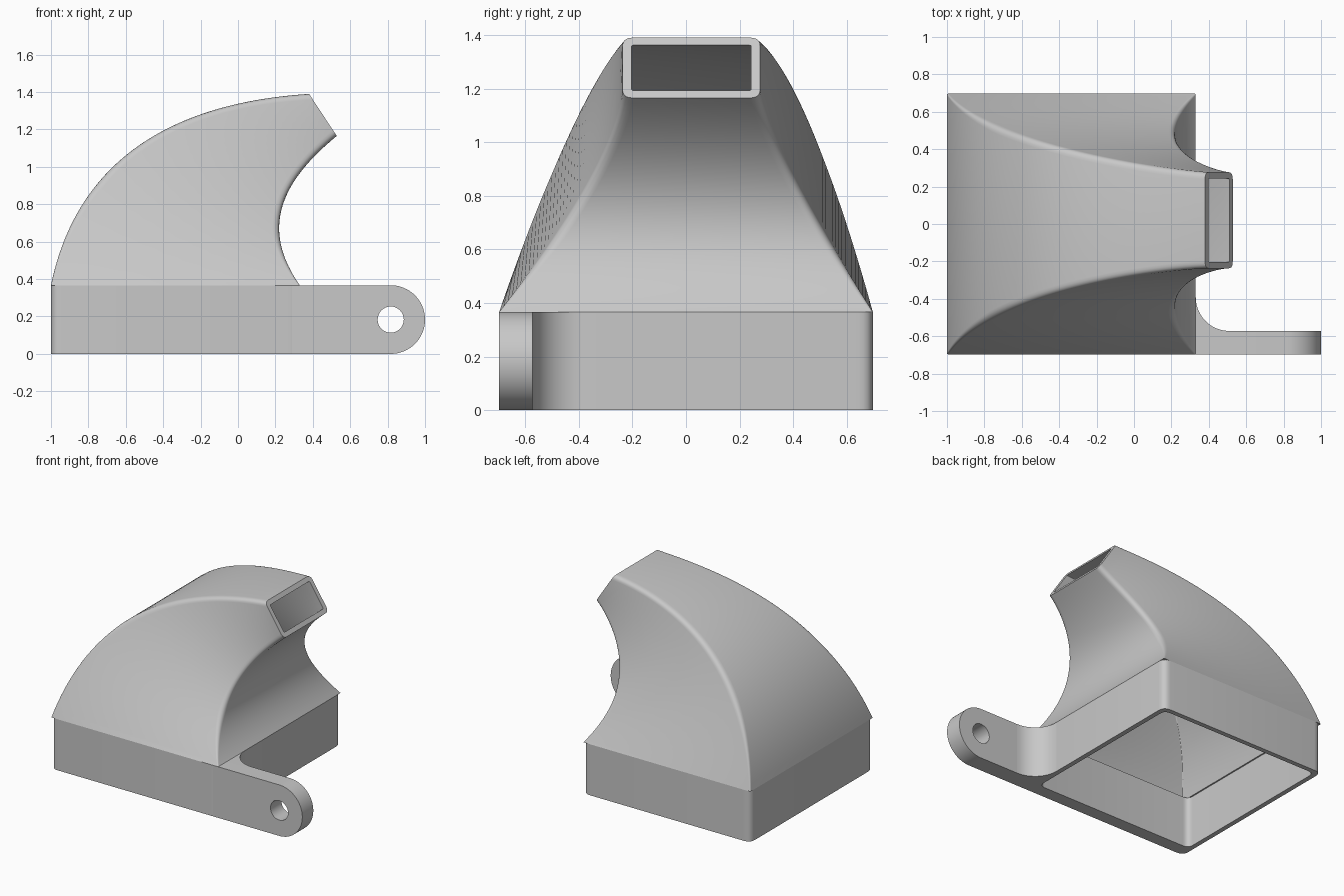
import bpy, bmesh
from math import cos, sin, pi, radians
from mathutils import Vector

cube = bpy.data.objects.get("Cube")
if cube:
    bpy.data.objects.remove(cube, do_unlink=True)

grey = bpy.data.materials.new("plain grey")
grey.use_nodes = True
grey.diffuse_color = (0.58, 0.58, 0.58, 1)
grey.node_tree.nodes["Principled BSDF"].inputs["Base Color"].default_value = (0.58, 0.58, 0.58, 1)

LEFT, RIGHT, HALF, TOP = -1.0, 0.33, 0.697, 0.367
WALL = 0.034
TAB = 0.125


def finish(name, bm):
    bmesh.ops.recalc_face_normals(bm, faces=bm.faces)
    mesh = bpy.data.meshes.new(name)
    bm.to_mesh(mesh)
    bm.free()
    mesh.materials.append(grey)
    obj = bpy.data.objects.new(name, mesh)
    bpy.context.collection.objects.link(obj)
    bpy.ops.object.select_all(action="DESELECT")
    obj.select_set(True)
    bpy.context.view_layer.objects.active = obj
    bpy.ops.object.shade_smooth_by_angle(angle=radians(32))
    return obj


def rounded_ring(corners, inset, radius, steps=5):
    """Four corners moved inwards, each replaced by a small arc."""
    moved = []
    for i, c in enumerate(corners):
        a = (corners[i - 1] - c).normalized()
        b = (corners[(i + 1) % 4] - c).normalized()
        moved.append(c + (a + b) * inset)
    ring = []
    for i, c in enumerate(moved):
        p = c + (moved[i - 1] - c).normalized() * radius
        q = c + (moved[(i + 1) % 4] - c).normalized() * radius
        for k in range(steps + 1):
            s = k / steps
            ring.append(p * (1 - s) ** 2 + c * 2 * s * (1 - s) + q * s * s)
    return ring


def closed_loft(name, rings):
    """Skin a loop of rings, joining the last ring to the first."""
    bm = bmesh.new()
    loops = [[bm.verts.new(p) for p in ring] for ring in rings]
    for j, lower in enumerate(loops):
        upper = loops[(j + 1) % len(loops)]
        for i in range(len(lower)):
            n = (i + 1) % len(lower)
            bm.faces.new((lower[i], lower[n], upper[n], upper[i]))
    return finish(name, bm)


def prism(name, outlines, depth):
    """Extrude a flat outline, with any holes, along a vector."""
    bm = bmesh.new()
    for points in outlines:
        vs = [bm.verts.new(p) for p in points]
        for i, v in enumerate(vs):
            bm.edges.new((v, vs[(i + 1) % len(vs)]))
    bmesh.ops.triangle_fill(bm, edges=bm.edges[:], use_beauty=True)
    ext = bmesh.ops.extrude_face_region(bm, geom=bm.faces[:], use_keep_orig=True)
    moved = [g for g in ext["geom"] if isinstance(g, bmesh.types.BMVert)]
    bmesh.ops.translate(bm, verts=moved, vec=depth)
    return finish(name, bm)


def bezier(pts, t):
    a, b, c, d = (Vector(p) for p in pts)
    s = 1 - t
    return a * s**3 + b * 3 * s * s * t + c * 3 * s * t * t + d * t**3


# Duct: its back and throat curves run from the collar to the outlet
BACK = [(LEFT, TOP), (-0.87, 1.0), (-0.4, 1.34), (0.38, 1.39)]
THROAT = [(RIGHT, TOP), (0.14, 0.64), (0.19, 0.89), (0.528, 1.165)]
OUT_LOW, OUT_HIGH = -0.237, 0.277


def duct_corners(t):
    b, f = bezier(BACK, t), bezier(THROAT, t)
    # The right-hand flank tapers faster than the left-hand one
    low = OUT_LOW - (HALF + OUT_LOW) * (1 - t) ** 1.42
    high = OUT_HIGH + (HALF - OUT_HIGH) * (1 - t) ** 1.25
    return [Vector((b.x, low, b.y)), Vector((b.x, high, b.y)),
            Vector((f.x, high, f.y)), Vector((f.x, low, f.y))]


STEPS = 40
ts = [i / STEPS for i in range(STEPS + 1)]
outer = [rounded_ring(duct_corners(t), 0, 0.008 + 0.03 * min(1, 3 * t)) for t in ts]
inner = [rounded_ring(duct_corners(t), WALL + 0.01 * (1 - t), 0.006) for t in reversed(ts)]
closed_loft("curved_duct", outer + inner)


# Collar: open rectangular wall below the duct, thicker along the front
def collar_ring(z, inset, front, radius):
    corners = [Vector((LEFT, front - HALF, z)), Vector((LEFT, HALF, z)),
               Vector((RIGHT, HALF, z)), Vector((RIGHT, front - HALF, z))]
    return rounded_ring(corners, inset, radius)


closed_loft("base_collar", [collar_ring(0, 0, 0, 0.055), collar_ring(TOP, 0, 0, 0.055),
                            collar_ring(TOP, WALL, 0.06, 0.045),
                            collar_ring(0, WALL, 0.06, 0.045)])

# Mounting tab with rounded end and bolt hole
R = TOP / 2
CX = 1 - R
START = RIGHT - 0.04
tab = [(START, -HALF, 0)]
tab += [(CX + R * sin(a), -HALF, R - R * cos(a)) for a in (pi * k / 32 for k in range(33))]
tab.append((START, -HALF, TOP))
hole = [(CX + 0.07 * cos(a), -HALF, R + 0.07 * sin(a))
        for a in (2 * pi * k / 32 for k in range(32))]
prism("mounting_tab", [tab, hole], Vector((0, TAB, 0)))

# Concave fillet where the tab meets the collar
F = 0.18
inside = HALF - TAB
back = RIGHT - WALL
fillet = [(RIGHT + F - F * cos(a), -inside + F - F * sin(a), 0)
          for a in (pi / 2 * k / 12 for k in range(13))]
fillet += [(RIGHT + F, -inside - 0.03, 0), (back, -inside - 0.03, 0), (back, -inside + F, 0)]
prism("tab_fillet", [fillet], Vector((0, 0, TOP)))
